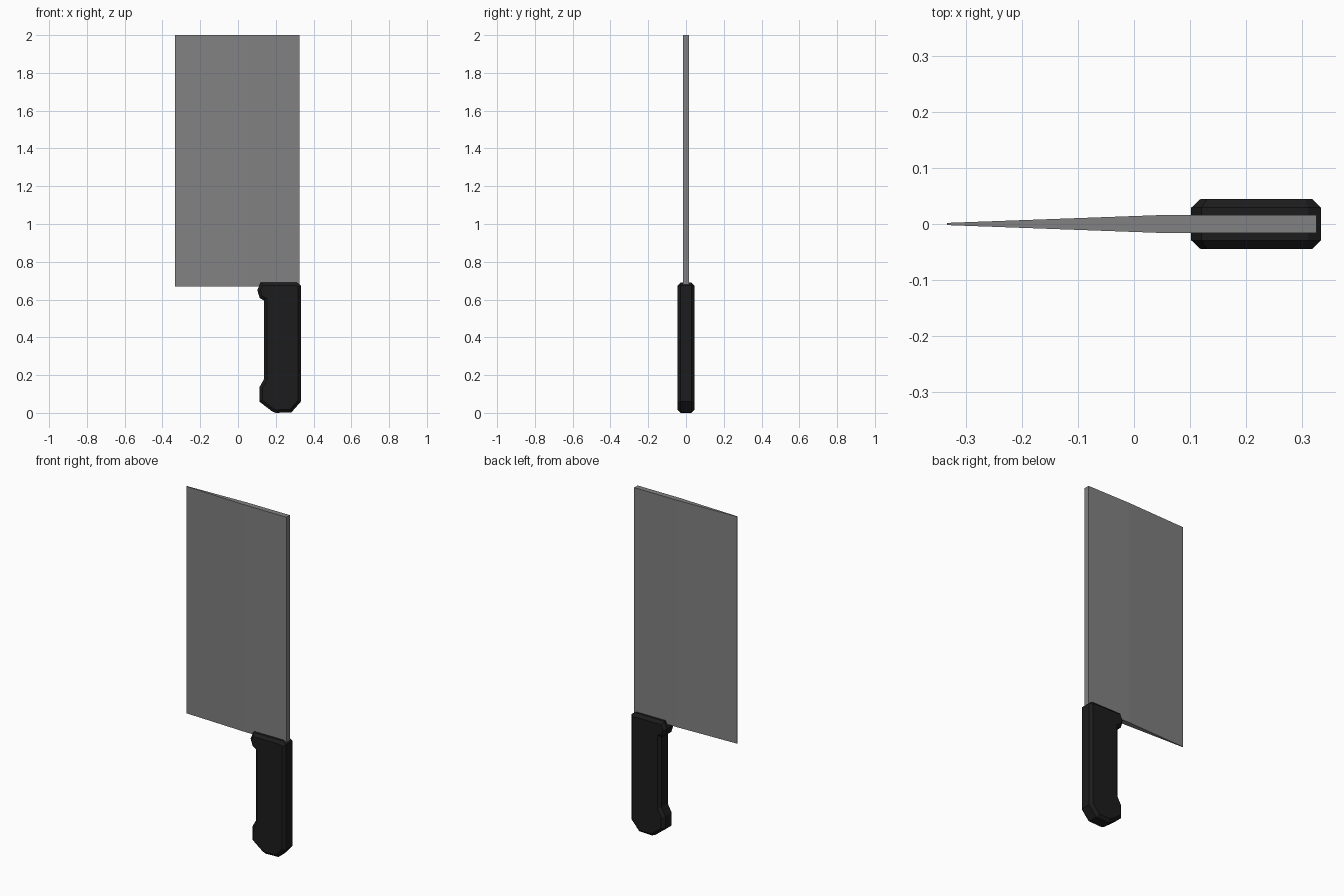
import bpy
from mathutils import Vector

if "Cube" in bpy.data.objects:
    bpy.data.objects.remove(bpy.data.objects["Cube"])


def loft(name, rings, color=None):
    """Skin a stack of matching closed rings and cap both ends."""
    n = len(rings[0])
    verts = [p for r in rings for p in r]
    faces = [tuple(range(n))[::-1], tuple(range(n * (len(rings) - 1), n * len(rings)))]
    for k in range(len(rings) - 1):
        for i in range(n):
            j = (i + 1) % n
            faces.append((k * n + i, k * n + j, (k + 1) * n + j, (k + 1) * n + i))
    mesh = bpy.data.meshes.new(name)
    mesh.from_pydata(verts, [], faces)
    mesh.update()
    obj = bpy.data.objects.new(name, mesh)
    bpy.context.collection.objects.link(obj)
    if color:
        mat = bpy.data.materials.new(name + "_material")
        mat.diffuse_color = color
        mat.use_nodes = True
        mat.node_tree.nodes["Principled BSDF"].inputs["Base Color"].default_value = mat.diffuse_color
        mesh.materials.append(mat)
    return obj


def inset(pts, d):
    """Mitred inward offset of a counter-clockwise outline."""
    out = []
    for i, p in enumerate(pts):
        p = Vector(p)
        a = (p - Vector(pts[i - 1])).normalized()
        b = (Vector(pts[(i + 1) % len(pts)]) - p).normalized()
        na, nb = Vector((-a.y, a.x)), Vector((-b.y, b.x))
        out.append(p + (na + nb) * d / (1 + na.dot(nb)))
    return out


# Blade: wedge cross-section, thick spine to thin cutting edge
section = [(-0.333, -0.002), (0.05, -0.016), (0.325, -0.016),
           (0.325, 0.016), (0.05, 0.016), (-0.333, 0.002)]
loft("blade", [[(x, y, z) for x, y in section] for z in (0.67, 2.0)],
     (0.22, 0.22, 0.22, 1))

# Handle: side outline with finger guard and flared butt, chamfered on both faces
outline = [(0.18, 0.008), (0.20, 0.0), (0.283, 0.003), (0.333, 0.06), (0.333, 0.675), (0.31, 0.69),
           (0.12, 0.69), (0.102, 0.65), (0.115, 0.608), (0.138, 0.595),
           (0.138, 0.18), (0.113, 0.135), (0.113, 0.06)]
small = inset(outline, 0.016)
handle = loft("handle", [[(x, y, z) for x, z in ring] for ring, y in
              ((small, 0.045), (outline, 0.029), (outline, -0.029), (small, -0.045))],
              (0.012, 0.012, 0.012, 1))
